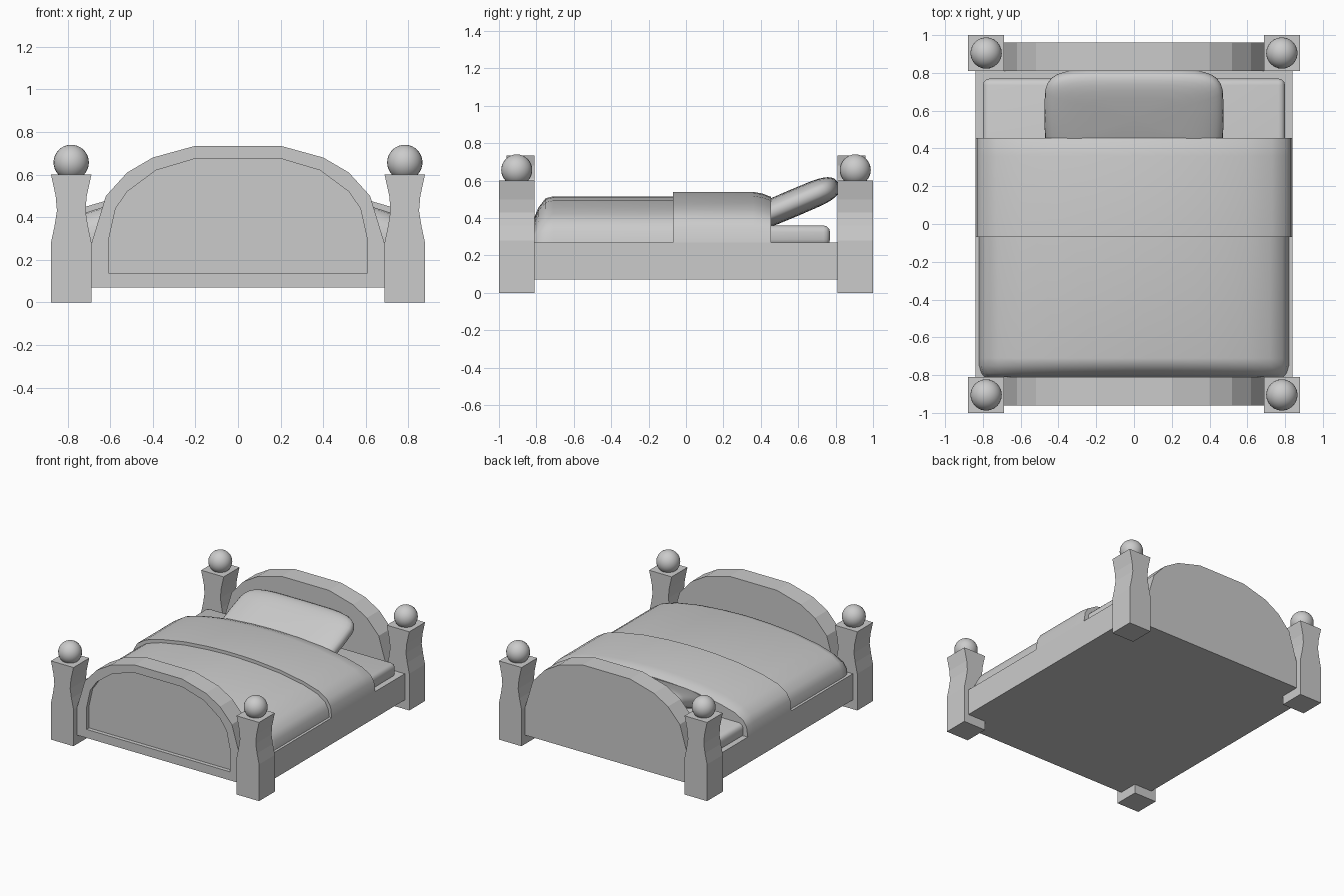
import bpy, bmesh, math
from mathutils import Vector

if "Cube" in bpy.data.objects:
    bpy.data.objects.remove(bpy.data.objects["Cube"])


def loft(name, rings, smooth=None):
    """Closed solid skinned through rings of equal point count."""
    bm = bmesh.new()
    vr = [[bm.verts.new(p) for p in r] for r in rings]
    n = len(vr[0])
    for a, b in zip(vr, vr[1:]):
        for i in range(n):
            j = (i + 1) % n
            bm.faces.new((a[i], a[j], b[j], b[i]))
    bm.faces.new(vr[0])
    bm.faces.new(vr[-1][::-1])
    bmesh.ops.recalc_face_normals(bm, faces=bm.faces)
    return finish(name, bm, smooth)


def finish(name, bm, smooth=None):
    me = bpy.data.meshes.new(name)
    bm.to_mesh(me)
    bm.free()
    ob = bpy.data.objects.new(name, me)
    bpy.context.collection.objects.link(ob)
    if smooth:
        bpy.ops.object.select_all(action='DESELECT')
        ob.select_set(True)
        bpy.context.view_layer.objects.active = ob
        bpy.ops.object.shade_smooth_by_angle(angle=math.radians(smooth))
    return ob


def box(name, lo, hi, bevel=0):
    lo, hi = Vector(lo), Vector(hi)
    bm = bmesh.new()
    bmesh.ops.create_cube(bm, size=1)
    for v in bm.verts:
        v.co = (lo + hi) / 2 + v.co * (hi - lo)
    if bevel:
        bmesh.ops.bevel(bm, geom=bm.edges[:], offset=bevel, segments=3,
                        profile=0.5, affect='EDGES')
    return finish(name, bm, 40 if bevel else None)


def mirrored(half):
    """Half profile (x, z) to a full symmetric loop."""
    return half + [(-x, z) for x, z in half[::-1]]


def at_y(loop, y):
    return [(x, y, z) for x, z in loop]


# Four posts with a waist across x, each topped by a ball
post = mirrored([(.095, 0), (.095, .28), (.078, .36), (.067, .43),
                 (.073, .50), (.095, .60)])
for sx, side in ((-1, "left"), (1, "right")):
    for sy, end in ((-1, "front"), (1, "back")):
        cx, cy = sx * .783, sy * .905
        loop = [(x + cx, z) for x, z in post]
        loft(f"{end}_{side}_post", [at_y(loop, cy - .095), at_y(loop, cy + .095)])
        bm = bmesh.new()
        bmesh.ops.create_uvsphere(bm, u_segments=24, v_segments=16, radius=.083)
        bmesh.ops.translate(bm, verts=bm.verts, vec=(cx, cy, .657))
        finish(f"{end}_{side}_post_ball", bm, 60)

# Arched boards; the footboard has a recessed front panel
arch = mirrored([(.69, .07), (.69, .27), (.62, .50), (.52, .61), (.40, .68), (.20, .735)])
panel = mirrored([(.605, .135), (.605, .305), (.575, .44), (.52, .52), (.385, .62), (.20, .675)])
loft("headboard", [at_y(arch, .81), at_y(arch, .96)])
loft("footboard", [at_y(arch, -.81), at_y(arch, -.96),
                   at_y(panel, -.96), at_y(panel, -.93)])

# Base frame and mattress
box("bed_frame", (-.84, -.81, .07), (.84, .81, .27))
box("mattress", (-.80, -.78, .25), (.80, .77, .36), .035)


# Domed covers, lofted along y with (y, x scale, height scale)
def cover(name, half, stations):
    loop = mirrored(half)
    loft(name, [[(x * sx, y, .27 + (z - .27) * sz) for x, z in loop]
                for y, sx, sz in stations], 40)


cover("duvet",
      [(.82, .27), (.81, .33), (.785, .375), (.72, .42), (.60, .458), (.40, .493),
       (.20, .510), (.05, .516)],
      [(-.81, .965, .55), (-.79, .985, .75), (-.75, 1, .96), (-.71, 1, 1),
       (.35, 1, 1), (.44, 1, .95)])
cover("folded_blanket",
      [(.84, .27), (.83, .35), (.80, .40), (.73, .445), (.60, .483), (.40, .518),
       (.20, .535), (.05, .540)],
      [(-.07, 1, 1), (.36, 1, 1), (.41, 1, .965), (.455, 1, .90)])

# Tilted pillow: rounded-box cushion leaning on the headboard
bm = bmesh.new()
bmesh.ops.create_uvsphere(bm, u_segments=32, v_segments=16, radius=1)
tilt = math.radians(23)
for v in bm.verts:
    x, y, z = v.co
    r = math.hypot(x, y)
    a = math.atan2(y, x)
    c, s = math.cos(a), math.sin(a)
    k = r ** .45
    px = .475 * k * math.copysign(abs(c) ** .4, c)
    py = .255 * k * math.copysign(abs(s) ** .4, s)
    pz = .072 * math.copysign(abs(z) ** .75, z)
    v.co = (px, .58 + py * math.cos(tilt) - pz * math.sin(tilt),
            .482 + py * math.sin(tilt) + pz * math.cos(tilt))
finish("pillow", bm, 60)
